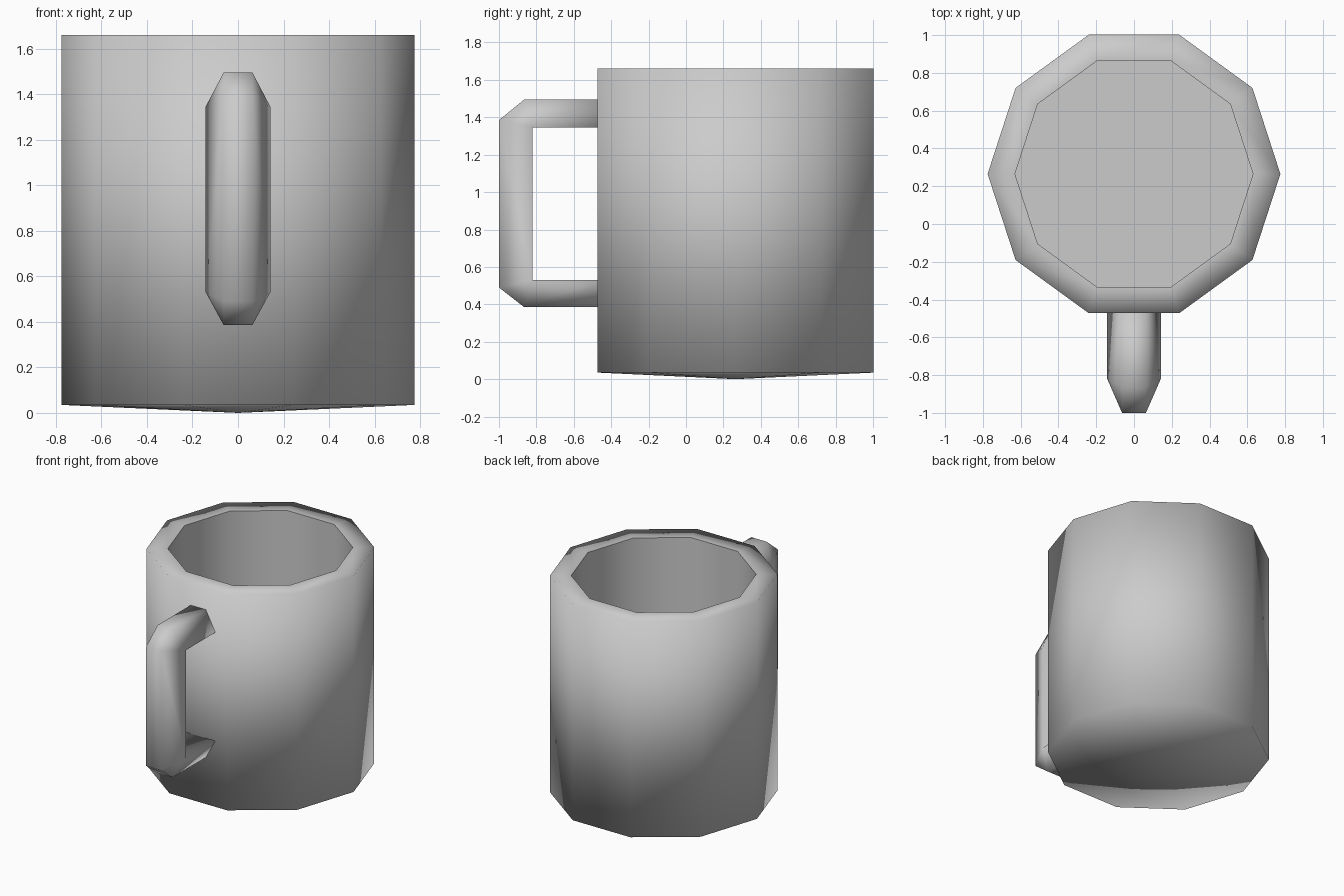
import bpy, bmesh
from math import cos, sin, tau

cube = bpy.data.objects.get("Cube")
if cube:
    bpy.data.objects.remove(cube, do_unlink=True)

SIDES = 10
CENTRE_Y = 0.265

grey = bpy.data.materials.new("light grey")
grey.use_nodes = True
colour = (0.6, 0.6, 0.6, 1)
grey.diffuse_color = colour
grey.node_tree.nodes["Principled BSDF"].inputs["Base Color"].default_value = colour


def finish(bm, name):
    bmesh.ops.recalc_face_normals(bm, faces=bm.faces[:])
    for f in bm.faces:
        f.smooth = True
    mesh = bpy.data.meshes.new(name)
    bm.to_mesh(mesh)
    bm.free()
    mesh.materials.append(grey)
    obj = bpy.data.objects.new(name, mesh)
    bpy.context.collection.objects.link(obj)
    return obj


def ring(bm, radius, z):
    return [bm.verts.new((radius * cos(tau * i / SIDES),
                          CENTRE_Y + radius * sin(tau * i / SIDES), z))
            for i in range(SIDES)]


def bridge(bm, a, b):
    for i in range(len(a)):
        j = (i + 1) % len(a)
        bm.faces.new((a[i], a[j], b[j], b[i]))


def sharpen(bm, loop):
    for i, v in enumerate(loop):
        bm.edges.get((v, loop[(i + 1) % len(loop)])).smooth = False


# Cup: shallow cone base, outer wall, flat rim, inner wall and floor
bm = bmesh.new()
base = ring(bm, 0.775, 0.035)
outer_rim = ring(bm, 0.775, 1.66)
inner_rim = ring(bm, 0.63, 1.66)
floor = ring(bm, 0.63, 0.18)
bridge(bm, base, outer_rim)
bridge(bm, outer_rim, inner_rim)
bridge(bm, inner_rim, floor)
bm.faces.new(floor)
tip = bm.verts.new((0, CENTRE_Y, 0))
for i in range(SIDES):
    bm.faces.new((tip, base[(i + 1) % SIDES], base[i]))
sharpen(bm, inner_rim)
sharpen(bm, floor)
finish(bm, "cup")

# Handle: narrow chamfered outer band, wide square inner band
outer_path = [(-0.46, 1.495), (-0.865, 1.495), (-1, 1.385),
              (-1, 0.49), (-0.865, 0.385), (-0.46, 0.385)]
inner_path = [(-0.46, 1.345), (-0.82, 1.345), (-0.82, 0.53), (-0.46, 0.53)]
bm = bmesh.new()


def strip(path, x):
    return [bm.verts.new((x, y, z)) for y, z in path]


out_l, out_r = strip(outer_path, 0.063), strip(outer_path, -0.063)
in_l, in_r = strip(inner_path, 0.142), strip(inner_path, -0.142)
for left, right in ((out_l, out_r), (in_l, in_r)):
    for i in range(len(left) - 1):
        bm.faces.new((left[i], left[i + 1], right[i + 1], right[i]))
for o, n in ((out_l, in_l), (out_r, in_r)):
    for i, j in ((0, 0), (2, 1), (4, 2)):
        bm.faces.new((o[i], o[i + 1], n[j + 1], n[j]))
    for i, j in ((1, 1), (3, 2)):
        bm.faces.new((o[i], o[i + 1], n[j]))
# End caps buried in the wall
for k in (0, -1):
    bm.faces.new((out_l[k], out_r[k], in_r[k], in_l[k]))
finish(bm, "handle")
